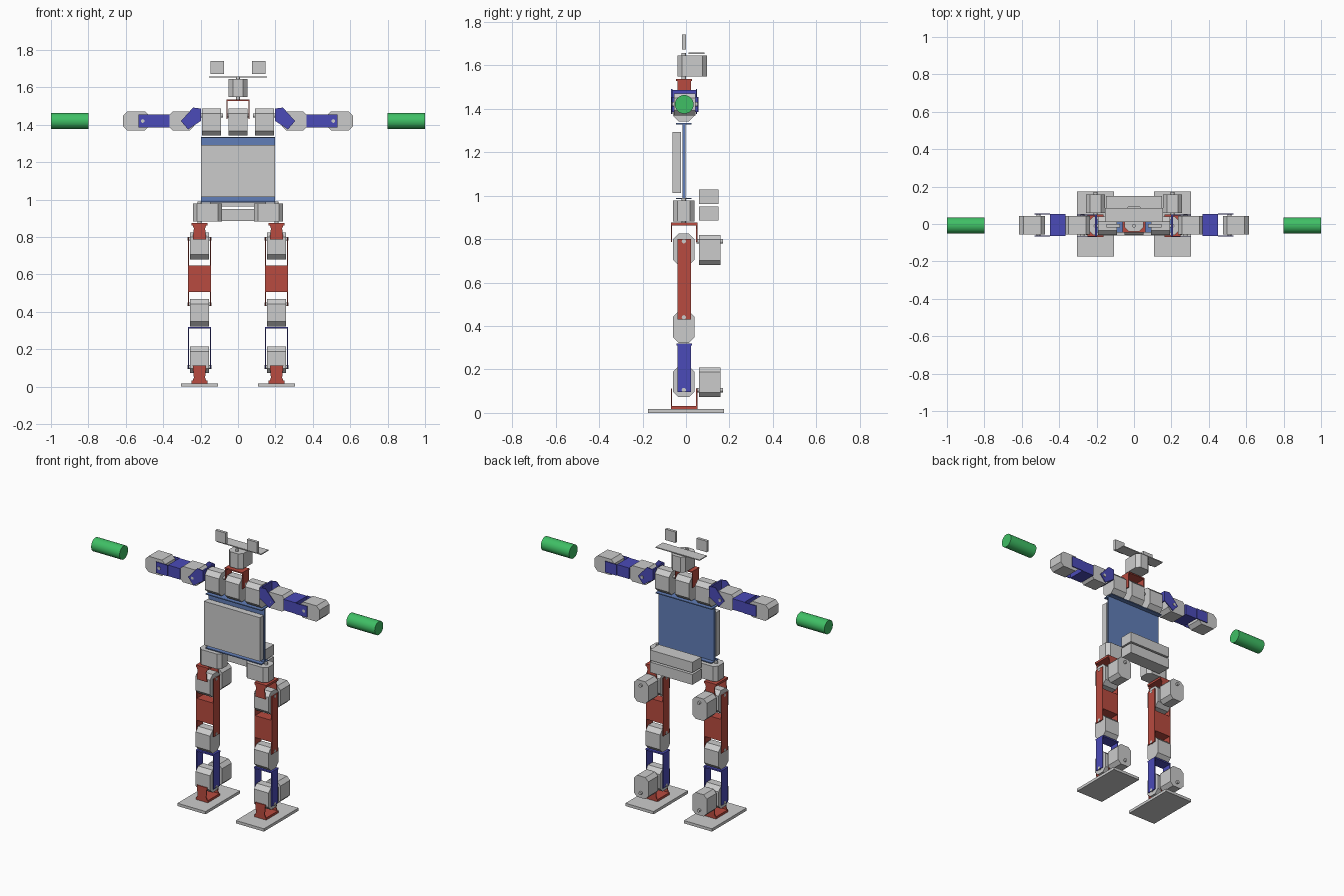
import bpy, bmesh, math

if "Cube" in bpy.data.objects:
    bpy.data.objects.remove(bpy.data.objects["Cube"])

YC = -0.01     # joint centre line in y
LX = 0.206     # leg centre line in x


def material(name, rgb):
    m = bpy.data.materials.new(name)
    m.diffuse_color = (*rgb, 1)
    m.use_nodes = True
    m.node_tree.nodes["Principled BSDF"].inputs["Base Color"].default_value = m.diffuse_color
    return m


RED = material("red_bracket", (0.48, 0.07, 0.05))
BLUE = material("blue_bracket", (0.07, 0.07, 0.48))
STEEL = material("steel_blue_plate", (0.12, 0.21, 0.48))
GREEN = material("green_hand", (0.05, 0.52, 0.13))


# A solid is (axis, 2D profile, start, end): a profile extruded along an axis
def place(axis, a, b, t):
    return {"x": (t, a, b), "y": (a, t, b), "z": (a, b, t)}[axis]


def box(x0, x1, y0, y1, z0, z1):
    return ("z", [(x0, y0), (x1, y0), (x1, y1), (x0, y1)], z0, z1)


def disc(axis, a, b, r, lo, hi, n=12):
    ring = [(a + r * math.cos(2 * math.pi * i / n), b + r * math.sin(2 * math.pi * i / n))
            for i in range(n)]
    return (axis, ring, lo, hi)


def part(name, solids, mat=None, pair=False):
    for s, side in ((1, "right_"), (-1, "left_")) if pair else ((1, ""),):
        bm = bmesh.new()
        for axis, prof, lo, hi in solids:
            rings = []
            for t in (lo, hi):
                pts = [place(axis, a, b, t) for a, b in prof]
                rings.append([bm.verts.new((s * x, y, z)) for x, y, z in pts])
            n = len(prof)
            bm.faces.new(rings[0])
            bm.faces.new(rings[1])
            for i in range(n):
                j = (i + 1) % n
                bm.faces.new((rings[0][i], rings[0][j], rings[1][j], rings[1][i]))
        bmesh.ops.recalc_face_normals(bm, faces=bm.faces)
        me = bpy.data.meshes.new(side + name)
        bm.to_mesh(me)
        bm.free()
        if mat:
            me.materials.append(mat)
        ob = bpy.data.objects.new(side + name, me)
        bpy.context.collection.objects.link(ob)
        if mat == GREEN:
            bpy.context.view_layer.objects.active = ob
            bpy.ops.object.select_all(action="DESELECT")
            ob.select_set(True)
            bpy.ops.object.shade_smooth_by_angle(angle=math.radians(30))


def servo(name, axis, a, b, span, axle, pair=True, c=0.022):
    """Chamfered motor block with an axle poking out of both faces."""
    (a0, a1), (b0, b1), (lo, hi) = a, b, span
    prof = [(a0 + c, b0), (a1 - c, b0), (a1, b0 + c), (a1, b1 - c),
            (a1 - c, b1), (a0 + c, b1), (a0, b1 - c), (a0, b0 + c)]
    part(name, [(axis, prof, lo, hi),
                disc(axis, *axle, 0.01, lo - 0.012, hi + 0.012)], pair=pair)


# Feet
part("foot", [box(0.107, 0.305, -0.174, 0.174, 0, 0.018)], pair=True)

# Leg motors turning about x, and roll motors behind hip and ankle
for name, z0, z1, az in (("ankle", 0.072, 0.215, 0.105), ("knee", 0.322, 0.468, 0.44),
                         ("hip", 0.68, 0.825, 0.79)):
    servo(name + "_pitch_motor", "x", (-0.06, 0.04), (z0, z1), (0.155, 0.257), (YC, az), c=0.026)
    if name != "knee":
        servo(name + "_roll_motor", "y", (0.155, 0.257), (z0, z1 - 0.005), (0.06, 0.158), (LX, az))

# Ankle and hip brackets: a plate with front and back flanges
for name, zp, zd, k in (("ankle_bracket", 0.018, 0.112, 1), ("hip_bracket", 0.876, 0.786, -1)):
    prof = [(LX - 0.042, zp), (LX + 0.042, zp), (LX + 0.03, zp + k * 0.03),
            (LX + 0.036, zd), (LX - 0.036, zd), (LX - 0.03, zp + k * 0.03)]
    base = sorted((zp, zp + k * 0.014))
    part(name, [box(LX - 0.042, LX + 0.042, -0.07, 0.052, *base),
                ("y", prof, -0.07, -0.065), ("y", prof, 0.047, 0.052)], RED, True)

# Shin: inverted U bracket
part("shin_bracket", [box(0.144, 0.267, -0.044, 0.027, 0.311, 0.32),
                      box(0.144, 0.149, -0.04, 0.023, 0.097, 0.311),
                      box(0.262, 0.267, -0.04, 0.023, 0.097, 0.311)], BLUE, True)

# Thigh: solid middle with side plates reaching both motors
part("thigh_bracket", [box(0.149, 0.262, -0.04, 0.023, 0.507, 0.647),
                       box(0.144, 0.149, -0.04, 0.023, 0.43, 0.80),
                       box(0.262, 0.267, -0.04, 0.023, 0.43, 0.80)], RED, True)

# Pelvis: yaw motors and two battery packs
servo("hip_yaw_motor", "z", (0.085, 0.24), (-0.06, 0.04), (0.882, 0.978), (LX, YC))
part("lower_battery", [box(-0.15, 0.15, 0.06, 0.15, 0.885, 0.951)])
part("upper_battery", [box(-0.15, 0.15, 0.06, 0.15, 0.962, 1.028)])

# Torso: flanged back plate with the chest box in front
part("back_plate", [box(-0.197, 0.197, -0.015, -0.003, 0.988, 1.332),
                    box(-0.197, 0.197, -0.045, 0.025, 0.984, 0.99),
                    box(-0.197, 0.197, -0.045, 0.025, 1.328, 1.334)], STEEL)
part("chest_box", [box(-0.197, 0.197, -0.062, -0.022, 1.013, 1.292)])

# Shoulder and neck motors
servo("neck_pitch_motor", "x", (-0.06, 0.04), (1.342, 1.487), (-0.05, 0.05), (YC, 1.45), False, 0.026)
servo("shoulder_pitch_motor", "x", (-0.06, 0.04), (1.342, 1.487), (0.092, 0.192), (YC, 1.45), c=0.026)

# Shoulder bracket: root plate with slanted flanges front and back
slant = [(0.2, 1.487), (0.24, 1.492), (0.305, 1.42), (0.267, 1.375), (0.2, 1.42)]
part("shoulder_bracket", [box(0.198, 0.208, -0.068, 0.05, 1.42, 1.487),
                          ("y", slant, -0.068, -0.063), ("y", slant, 0.045, 0.05)], BLUE, True)

# Arms
servo("upper_arm_motor", "y", (0.235, 0.372), (1.37, 1.471), (-0.056, 0.042), (0.275, 1.42))
part("arm_bracket", [box(0.365, 0.45, -0.063, 0.053, 1.385, 1.455),
                     box(0.45, 0.532, -0.067, -0.062, 1.385, 1.455),
                     box(0.45, 0.532, 0.052, 0.057, 1.385, 1.455)], BLUE, True)
servo("forearm_motor", "y", (0.475, 0.614), (1.37, 1.471), (-0.056, 0.044), (0.51, 1.42))

# Hands: free cylinders
part("hand", [disc("x", -0.008, 1.42, 0.043, 0.8, 1.0, 32)], GREEN, True)

# Neck bracket
part("neck_bracket", [box(-0.062, 0.062, -0.045, 0.027, 1.528, 1.536),
                      box(-0.062, -0.057, -0.04, 0.023, 1.43, 1.53),
                      box(0.057, 0.062, -0.04, 0.023, 1.43, 1.53)], RED)

# Head: pan motor, plate and two eye boards
servo("head_pan_motor", "z", (-0.05, 0.05), (-0.04, 0.097), (1.548, 1.645), (0, YC), False)
part("head_plate", [box(-0.155, 0.155, 0.012, 0.085, 1.652, 1.658)])
part("eye_board", [box(0.075, 0.147, -0.018, 0.0, 1.672, 1.742)], pair=True)
